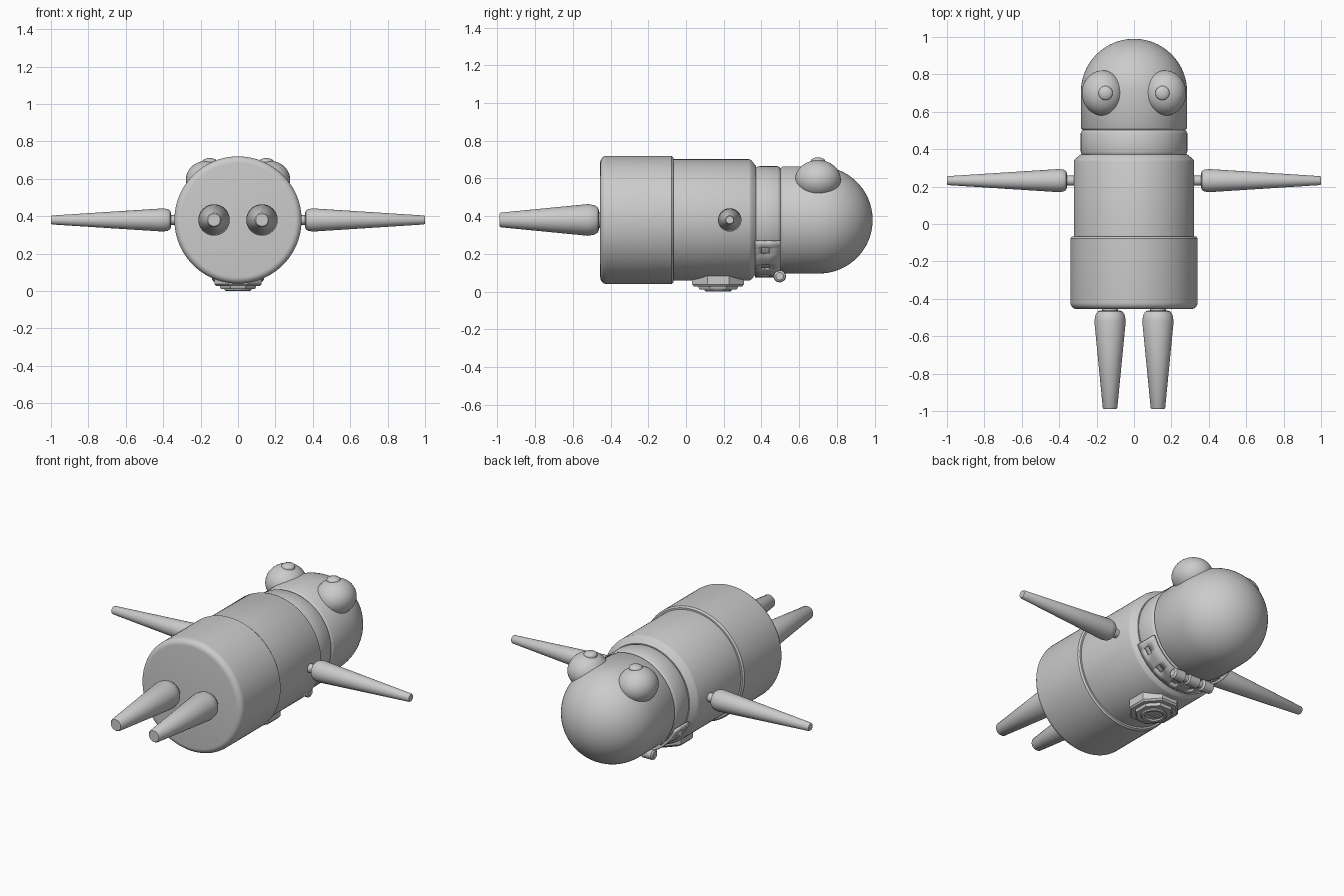
import bpy, bmesh, math
from mathutils import Vector, Matrix

if "Cube" in bpy.data.objects:
    bpy.data.objects.remove(bpy.data.objects["Cube"])

ZC = 0.38  # height of the body axis


def finish(name, bm, angle=35):
    bmesh.ops.recalc_face_normals(bm, faces=bm.faces)
    me = bpy.data.meshes.new(name)
    bm.to_mesh(me)
    bm.free()
    ob = bpy.data.objects.new(name, me)
    bpy.context.collection.objects.link(ob)
    bpy.ops.object.select_all(action='DESELECT')
    ob.select_set(True)
    bpy.context.view_layer.objects.active = ob
    bpy.ops.object.shade_smooth_by_angle(angle=math.radians(angle))
    return ob


def lathe(name, profile, origin, axis, n=64, scale=(1, 1), turn=0.0):
    """Spin (radius, distance) points around an axis through origin."""
    bm = bmesh.new()
    w = Vector(axis)
    u = Vector((0, 0, 1)) if abs(w.z) < 0.5 else Vector((1, 0, 0))
    v = w.cross(u)
    o = Vector(origin)
    rings = []
    for r, t in profile:
        if r == 0:
            rings.append([bm.verts.new(o + w * t)])
            continue
        rings.append([bm.verts.new(o + w * t
                      + u * r * scale[0] * math.cos(2 * math.pi * i / n + turn)
                      + v * r * scale[1] * math.sin(2 * math.pi * i / n + turn))
                      for i in range(n)])
    for a, b in zip(rings, rings[1:]):
        for i in range(n):
            j = (i + 1) % n
            if len(a) == 1:
                bm.faces.new((a[0], b[i], b[j]))
            elif len(b) == 1:
                bm.faces.new((a[i], a[j], b[0]))
            else:
                bm.faces.new((a[i], a[j], b[j], b[i]))
    for ring in (rings[0], rings[-1]):
        if len(ring) > 1:
            bm.faces.new(ring)
    return finish(name, bm)


def arc(r, t, rad, a0, a1, n=6):
    """Quarter-round profile points centred on (r, t)."""
    return [(r + rad * math.cos(math.radians(a0 + (a1 - a0) * i / n)),
             t + rad * math.sin(math.radians(a0 + (a1 - a0) * i / n)))
            for i in range(n + 1)]


Y = (0, 1, 0)
C = (0, 0, ZC)

# Body sections and collar
lathe("lower_body", arc(0.305, -0.42, 0.035, -90, 0)
      + [(0.34, -0.077), (0.332, -0.067)], C, Y, 96)
lathe("upper_body", [(0.322, -0.08), (0.322, 0.335), (0.318, 0.345), (0.285, 0.372)], C, Y, 96)
lathe("collar", [(0.27, 0.36), (0.281, 0.375), (0.285, 0.39), (0.285, 0.485),
                 (0.278, 0.498), (0.268, 0.505)], C, Y, 96)

# Domed head
dome = [(0.284 * math.cos(math.pi / 2 * i / 20), 0.706 + 0.284 * math.sin(math.pi / 2 * i / 20))
        for i in range(20)]
lathe("head", [(0.268, 0.498), (0.28, 0.508), (0.284, 0.515)] + dome + [(0, 0.99)], C, Y, 96)


def ball(name, centre, size):
    bm = bmesh.new()
    bmesh.ops.create_uvsphere(bm, u_segments=48, v_segments=24, radius=1,
                              matrix=Matrix.Translation(centre) @ Matrix.Diagonal((*size, 1)))
    return finish(name, bm)


for s, side in ((-1, "left"), (1, "right")):
    # Eyes with raised pupils
    ball(side + "_eye", (s * 0.167, 0.70, 0.595), (0.112, 0.121, 0.102))
    lathe(side + "_pupil", [(0.038, 0.67)] + arc(0.024, 0.692, 0.014, 0, 60, 3)
          + [(0.015, 0.71), (0, 0.711)], (s * 0.152, 0.70, 0), (0, 0, 1), 32)
    # Tapered arms on pegs
    lathe(side + "_arm", [(0.036, 0.358), (0.05, 0.363), (0.058, 0.375), (0.062, 0.40),
                          (0.024, 0.994), (0.02, 1.0)], (0, 0.232, ZC), (s, 0, 0), 40)
    lathe(side + "_arm_peg", [(0.026, 0.30), (0.026, 0.37)], (0, 0.232, ZC), (s, 0, 0), 24)
    # Tapered legs on pegs
    lathe(side + "_leg", [(0.05, 0.462), (0.066, 0.467), (0.078, 0.485), (0.084, 0.52),
                          (0.039, 0.982), (0.033, 0.99)], (s * 0.128, 0, ZC), (0, -1, 0), 40)
    lathe(side + "_leg_peg", [(0.042, 0.44), (0.042, 0.47)], (s * 0.128, 0, ZC), (0, -1, 0), 24)

# Curved strap under the collar, with square holes
hole_mids = [-33, -56, -79, -101, -124, -147]
angles = sorted(set([a + d for a in hole_mids for d in (-4, -2, 0, 2, 4)]
                    + [-158, -154, -135.5, -130, -112.5, -107, -95, -90, -85,
                       -67.5, -73, -44.5, -50, -26, -22]))
rows = [0.366, 0.40, 0.44, 0.50]
bm = bmesh.new()
grid = [[bm.verts.new((0.297 * math.cos(math.radians(a)), y,
                       ZC + 0.297 * math.sin(math.radians(a)))) for y in rows] for a in angles]
for i in range(len(angles) - 1):
    mid = (angles[i] + angles[i + 1]) / 2
    for j in range(3):
        if j == 1 and any(abs(mid - h) < 4 for h in hole_mids):
            continue
        bm.faces.new((grid[i][j], grid[i + 1][j], grid[i + 1][j + 1], grid[i][j + 1]))
strap = finish("collar_strap", bm)
solid = strap.modifiers.new("thickness", 'SOLIDIFY')
solid.thickness = 0.014
solid.offset = 0

# Barrel clasp in front of the strap
half = [(0.02, 0.14), (0.031, 0.132), (0.033, 0.07), (0.022, 0.062), (0.022, 0.04),
        (0.032, 0.034)]
lathe("strap_clasp", [(r, -t) for r, t in half] + half[::-1], (0, 0.497, 0.082), (1, 0, 0), 20)

# Stepped eight-sided plate on the underside, with a recessed round centre
P = (0, 0.17, 0)
k = math.cos(math.pi / 8)
for name, size, z0, z1 in (("plate_base", 0.137, 0.028, 0.09), ("plate_step", 0.105, 0.012, 0.04)):
    r = size / k
    lathe(name, [(r * 0.94, z0), (r, z0 + 0.01), (r, z1)], P, (0, 0, 1), 8, (0.92, 1), math.pi / 8)
lathe("plate_ring", [(0.0, 0.010), (0.048, 0.010), (0.052, 0.002), (0.056, 0.0),
                     (0.066, 0.0), (0.072, 0.006), (0.072, 0.03)], P, (0, 0, 1), 40)
bm = bmesh.new()
bmesh.ops.create_cube(bm, size=1, matrix=Matrix.Translation((0, 0.17, 0.009))
                      @ Matrix.Diagonal((0.07, 0.022, 0.012, 1)))
finish("plate_bar", bm)
